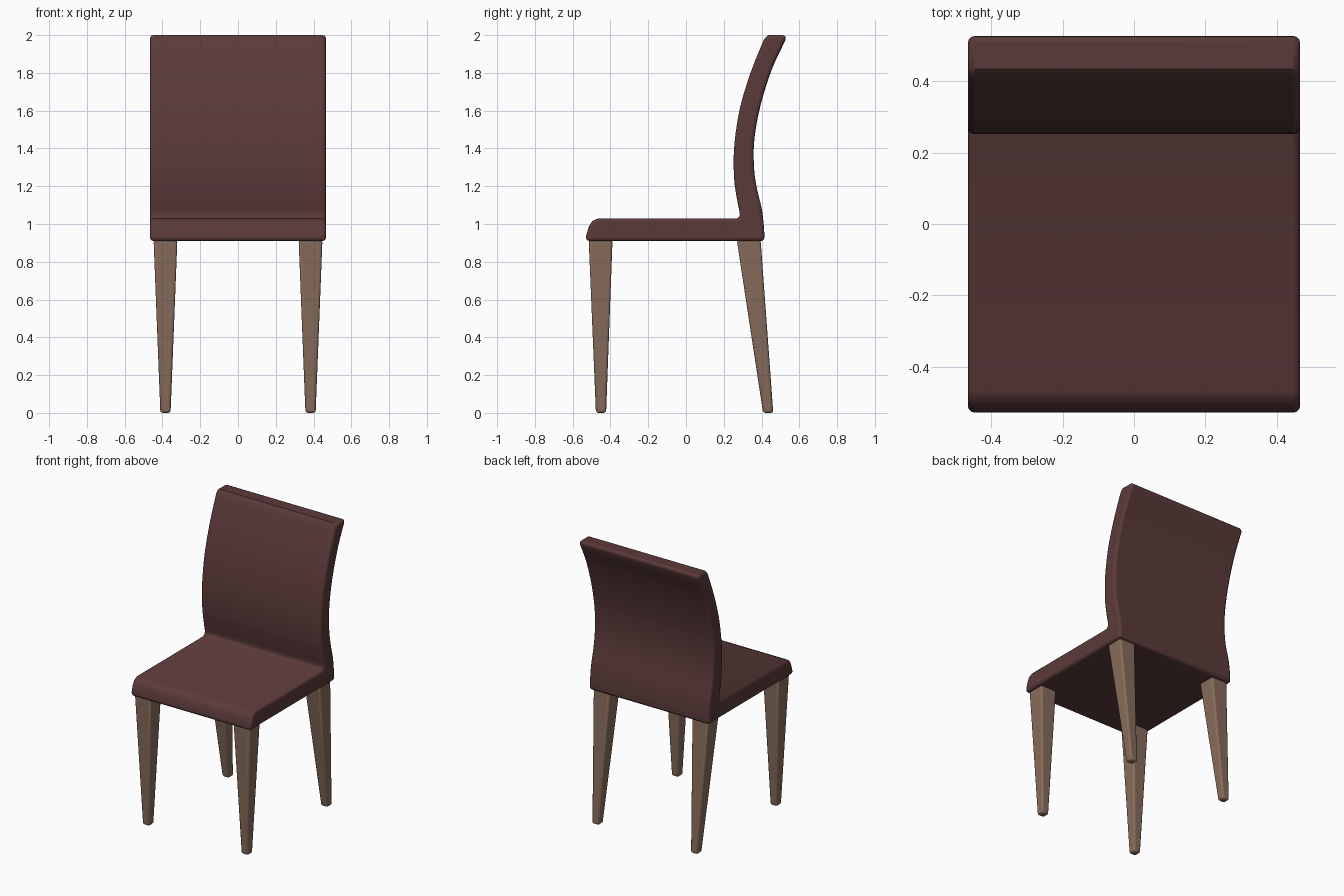
import bpy, bmesh
from mathutils import Vector

if "Cube" in bpy.data.objects:
    bpy.data.objects.remove(bpy.data.objects["Cube"])


def material(name, color):
    mat = bpy.data.materials.new(name)
    mat.diffuse_color = (*color, 1)
    mat.use_nodes = True
    mat.node_tree.nodes["Principled BSDF"].inputs["Base Color"].default_value = mat.diffuse_color
    return mat


def finish(name, bm, mat, bevel, segments):
    """Turn a bmesh into a softly bevelled, smooth-shaded object."""
    bmesh.ops.recalc_face_normals(bm, faces=bm.faces)
    mesh = bpy.data.meshes.new(name)
    bm.to_mesh(mesh)
    bm.free()
    mesh.materials.append(mat)
    obj = bpy.data.objects.new(name, mesh)
    bpy.context.collection.objects.link(obj)
    mod = obj.modifiers.new("soft_edges", 'BEVEL')
    mod.width, mod.segments = bevel, segments
    mod.limit_method, mod.angle_limit = 'ANGLE', 0.9
    bpy.ops.object.select_all(action='DESELECT')
    obj.select_set(True)
    bpy.context.view_layer.objects.active = obj
    bpy.ops.object.shade_smooth_by_angle(angle=0.7)
    return obj


def spline(points, steps=3):
    """Catmull-Rom curve through the points."""
    p = [Vector(q) for q in points]
    p = [2 * p[0] - p[1]] + p + [2 * p[-1] - p[-2]]
    out = []
    for a, b, c, d in zip(p, p[1:], p[2:], p[3:]):
        for i in range(steps):
            t = i / steps
            out.append(0.5 * (2 * b + (c - a) * t + (2 * a - 5 * b + 4 * c - d) * t**2
                              + (3 * b - a - 3 * c + d) * t**3))
    return out + [p[-2]]


leather = material("dark_leather", (0.105, 0.042, 0.042))
wood = material("wood", (0.24, 0.15, 0.105))

# Seat and curved back: one side profile (y, z) extruded across the width
front_nose = [(-0.53, 0.91), (-0.528, 0.94), (-0.515, 0.985), (-0.497, 1.015), (-0.465, 1.03)]
back_front = spline([(0.27, 1.03), (0.285, 1.05), (0.27, 1.13), (0.254, 1.25), (0.256, 1.42),
                     (0.287, 1.62), (0.345, 1.81), (0.405, 1.96)])
back_top = [(0.415, 1.98), (0.435, 2.0), (0.53, 2.0)]
back_rear = spline([(0.525, 1.97), (0.455, 1.82), (0.395, 1.63), (0.362, 1.45), (0.36, 1.3),
                    (0.375, 1.19), (0.401, 1.08), (0.413, 0.98), (0.415, 0.91)])
profile = front_nose + back_front + back_top + back_rear
W = 0.466
bm = bmesh.new()
face = bm.faces.new([bm.verts.new((-W, y, z)) for y, z in profile])
side = bmesh.ops.extrude_face_region(bm, geom=[face])
bmesh.ops.translate(bm, vec=(2 * W, 0, 0),
                    verts=[v for v in side["geom"] if isinstance(v, bmesh.types.BMVert)])
finish("seat_and_back", bm, leather, 0.018, 3)


# Tapered legs: square section, from seat underside to a small foot
def leg(name, x, y_top, y_foot):
    bm = bmesh.new()
    bmesh.ops.create_cube(bm, size=1)
    for v in bm.verts:
        top = v.co.z > 0
        size = 0.126 if top else 0.054
        v.co = (x + v.co.x * size, (y_top if top else y_foot) + v.co.y * size,
                0.915 if top else 0)
    finish(name, bm, wood, 0.013, 3)


for label, sx in (("left", -1), ("right", 1)):
    leg("front_leg_" + label, sx * 0.384, -0.452, -0.45)
    leg("back_leg_" + label, sx * 0.384, 0.332, 0.435)
